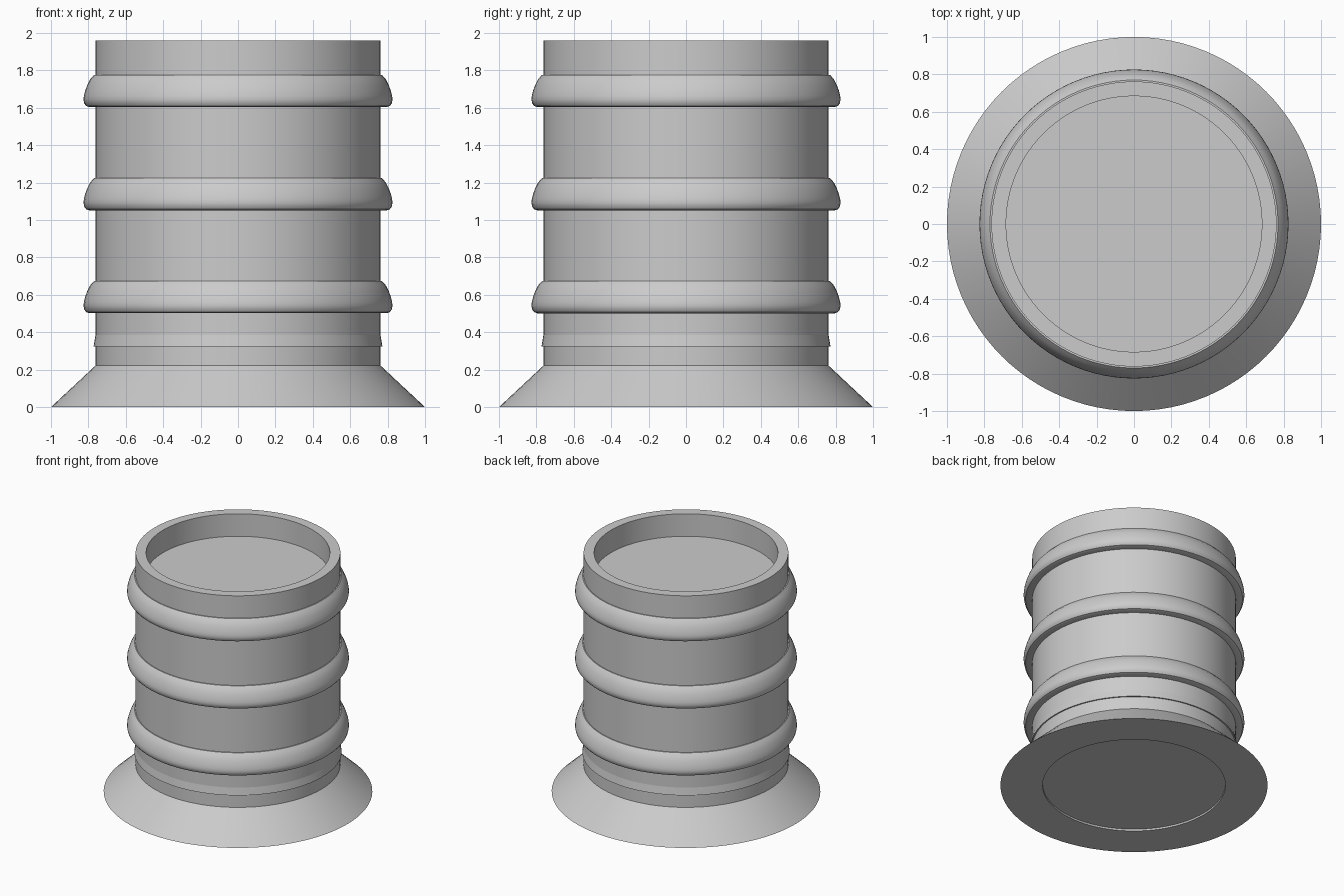
import bpy
import math

SEGMENTS = 96

cube = bpy.data.objects.get("Cube")
if cube:
    bpy.data.objects.remove(cube, do_unlink=True)

grey = bpy.data.materials.new("plain grey")
grey.use_nodes = True
colour = (0.6, 0.6, 0.6, 1)
grey.diffuse_color = colour
grey.node_tree.nodes["Principled BSDF"].inputs["Base Color"].default_value = colour


def lathe(name, profile, z=0.0, closed=False):
    """Spin a (radius, height) profile around z; a zero radius makes a pole."""
    verts, rows, faces = [], [], []
    for r, h in profile:
        start = len(verts)
        if r == 0:
            verts.append((0, 0, h))
            rows.append([start] * SEGMENTS)
        else:
            for i in range(SEGMENTS):
                a = math.tau * i / SEGMENTS
                verts.append((r * math.cos(a), r * math.sin(a), h))
            rows.append(list(range(start, start + SEGMENTS)))
    pairs = list(zip(rows, rows[1:]))
    if closed:
        pairs.append((rows[-1], rows[0]))
    for low, high in pairs:
        for i in range(SEGMENTS):
            j = (i + 1) % SEGMENTS
            quad = [low[i], low[j], high[j], high[i]]
            faces.append(list(dict.fromkeys(quad)))
    mesh = bpy.data.meshes.new(name)
    mesh.from_pydata(verts, [], faces)
    mesh.materials.append(grey)
    obj = bpy.data.objects.new(name, mesh)
    obj.location.z = z
    bpy.context.collection.objects.link(obj)
    bpy.ops.object.select_all(action="DESELECT")
    obj.select_set(True)
    bpy.context.view_layer.objects.active = obj
    bpy.ops.object.shade_smooth_by_angle(angle=math.radians(35))
    return obj


# Barrel wall with flared foot, shallow base recess and open top cup
BODY = 0.762
lathe("barrel_body", [
    (0, 0.015), (0.684, 0.015), (0.684, 0), (1, 0),
    (BODY, 0.222), (BODY, 1.96), (0.684, 1.96), (0.684, 1.775), (0, 1.775),
])

# Thin tapered lip above the foot
lathe("lower_lip", [(0.75, 0.325), (0.772, 0.325), (BODY, 0.385), (0.75, 0.385)],
      closed=True)

# Three identical bands: sloping shoulder, rounded belly, flat underside
band = [
    (0.75, 0), (0.795, 0), (0.812, 0.006), (0.822, 0.02), (0.826, 0.04),
    (0.824, 0.06), (0.817, 0.088), (0.806, 0.118), (0.791, 0.148),
    (0.77, 0.172), (0.75, 0.172),
]
for name, z in (("lower_band", 0.502), ("middle_band", 1.052), ("upper_band", 1.604)):
    lathe(name, band, z, closed=True)
